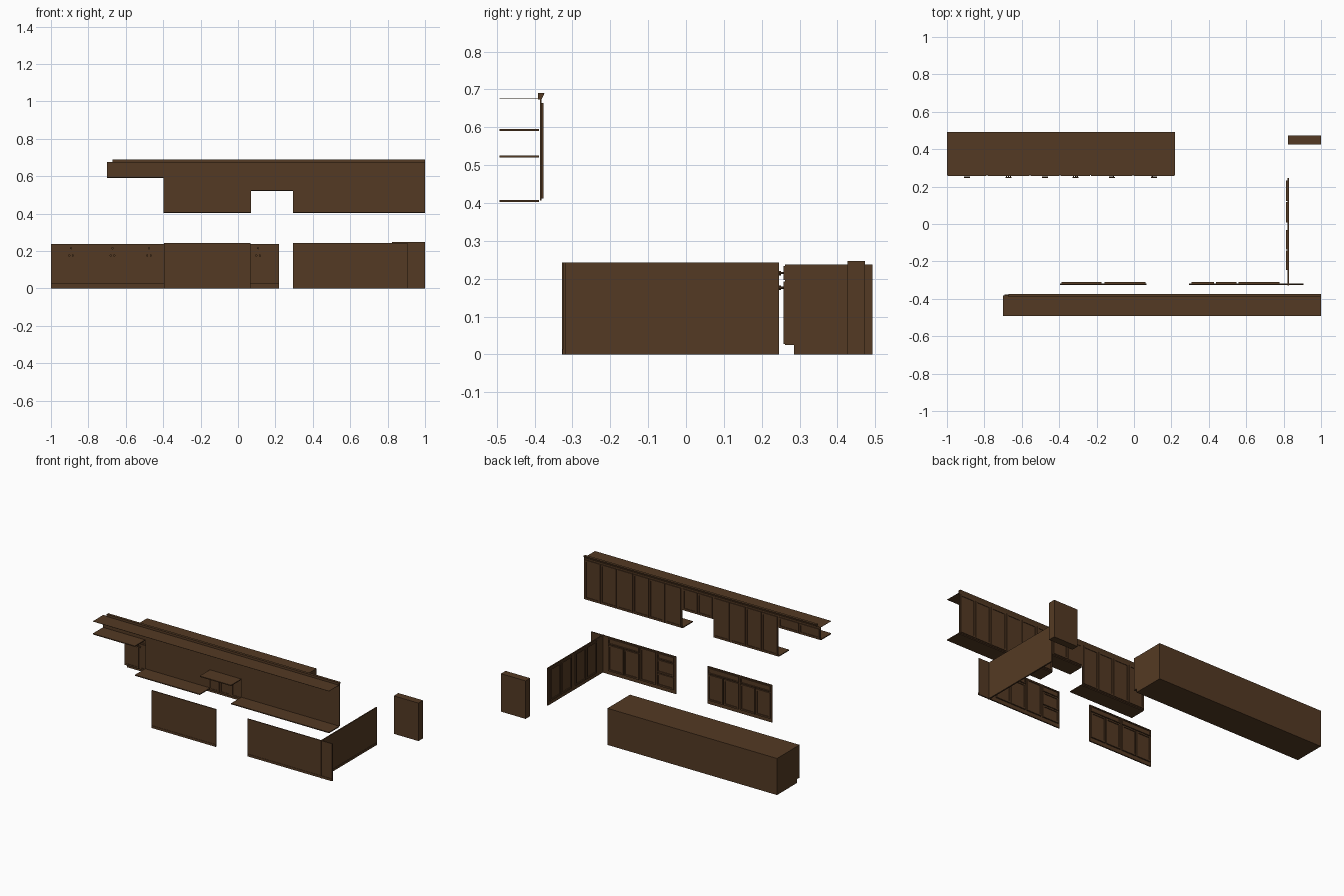
import bpy, bmesh

if "Cube" in bpy.data.objects:
    bpy.data.objects.remove(bpy.data.objects["Cube"])

wood = bpy.data.materials.new("dark brown wood")
wood.diffuse_color = (0.088, 0.042, 0.017, 1)
wood.use_nodes = True
wood.node_tree.nodes["Principled BSDF"].inputs["Base Color"].default_value = wood.diffuse_color


def finish(name, bm):
    bmesh.ops.recalc_face_normals(bm, faces=bm.faces)
    me = bpy.data.meshes.new(name)
    bm.to_mesh(me)
    bm.free()
    me.materials.append(wood)
    ob = bpy.data.objects.new(name, me)
    bpy.context.collection.objects.link(ob)
    return ob


def add_box(bm, x0, x1, y0, y1, z0, z1):
    vs = bmesh.ops.create_cube(bm, size=1)["verts"]
    for v in vs:
        v.co.x = x0 if v.co.x < 0 else x1
        v.co.y = y0 if v.co.y < 0 else y1
        v.co.z = z0 if v.co.z < 0 else z1
    return vs


def box(name, *b):
    bm = bmesh.new()
    add_box(bm, *b)
    return finish(name, bm)


def prism_x(name, x0, x1, profile):
    bm = bmesh.new()
    f = bm.faces.new([bm.verts.new((x0, y, z)) for y, z in profile])
    r = bmesh.ops.extrude_face_region(bm, geom=[f])
    for v in r["geom"]:
        if isinstance(v, bmesh.types.BMVert):
            v.co.x = x1
    return finish(name, bm)


def front(name, axis, u0, u1, z0, z1, back, face, rim=0.014):
    """Door or drawer front with a recessed panel; axis is the outward axis."""
    bm = bmesh.new()
    lo, hi = min(back, face), max(back, face)
    if axis == 1:
        add_box(bm, u0, u1, lo, hi, z0, z1)
    else:
        add_box(bm, lo, hi, u0, u1, z0, z1)
    bmesh.ops.recalc_face_normals(bm, faces=bm.faces)
    f = min(bm.faces, key=lambda p: abs(p.calc_center_median()[axis] - face))
    rim = min(rim, (u1 - u0) * 0.25, (z1 - z0) * 0.25)
    bmesh.ops.inset_region(bm, faces=[f], thickness=rim)
    r = bmesh.ops.extrude_face_region(bm, geom=[f])
    for v in r["geom"]:
        if isinstance(v, bmesh.types.BMVert):
            v.co[axis] += (back - face) * 0.6
    bmesh.ops.delete(bm, geom=[f], context='FACES_ONLY')
    return finish(name, bm)


def fronts(name, axis, u0, u1, n, z0, z1, back, face, gap=0.003):
    w = (u1 - u0) / n
    for i in range(n):
        front(name, axis, u0 + i * w + gap, u0 + (i + 1) * w - gap, z0, z1, back, face)


def knob(x, z):
    bm = bmesh.new()
    for r, y0, y1 in ((0.003, 0.250, 0.259), (0.006, 0.246, 0.251)):
        vs = bmesh.ops.create_cone(bm, cap_ends=True, segments=10, radius1=r,
                                   radius2=r, depth=1)["verts"]
        for v in vs:
            a, b, c = v.co
            v.co = (x + a, y0 if c < 0 else y1, z + b)
    finish("island_knob", bm)


# Island cabinet with toe kick, doors, drawers and knobs
prism_x("island_body", -1, 0.22, [(0.261, 0.025), (0.285, 0.025), (0.285, 0),
                                  (0.493, 0), (0.493, 0.238), (0.261, 0.238)])
cuts = [-1, -0.785, -0.557, -0.395, -0.232, -0.005, 0.22]
for a, b in zip(cuts, cuts[1:]):
    fronts("island_drawer", 1, a, b, 1, 0.197, 0.234, 0.262, 0.257)
    fronts("island_door", 1, a, b, 2, 0.027, 0.192, 0.262, 0.257)
    m = (a + b) / 2
    knob(m, 0.215)
    knob(m - 0.010, 0.176)
    knob(m + 0.010, 0.176)

# Base cabinet fronts along the wall, facing +y
for a, b in ((-0.395, -0.165), (-0.165, 0.067), (0.295, 0.905)):
    box("base_frame", a, b, -0.324, -0.318, 0.015, 0.243)
    box("base_plinth", a, b, -0.326, -0.318, 0, 0.015)
for a, b in ((-0.39, -0.17), (-0.162, 0.064), (0.555, 0.78)):
    fronts("base_drawer", 1, a, b, 1, 0.198, 0.236, -0.319, -0.310)
    fronts("base_door", 1, a, b, 2, 0.025, 0.193, -0.319, -0.310)
for z0, z1 in ((0.025, 0.105), (0.11, 0.193), (0.198, 0.236)):
    fronts("drawer_stack", 1, 0.305, 0.43, 1, z0, z1, -0.319, -0.310)
fronts("base_door", 1, 0.435, 0.55, 1, 0.025, 0.236, -0.319, -0.310)

# Return run, facing -x
for a, b in ((-0.328, -0.025), (-0.025, 0.235), (0.235, 0.245)):
    box("return_frame", 0.821, 0.828, a, b, 0.015, 0.243)
    box("return_plinth", 0.821, 0.830, a, b, 0, 0.015)
for a, b in ((-0.25, -0.03), (0.005, 0.235)):
    fronts("return_door", 0, a, b, 2, 0.025, 0.236, 0.822, 0.814)

# Free-standing end cabinet
box("end_cabinet", 0.823, 1, 0.426, 0.473, 0, 0.247)

# Upper cabinets: x range, bottom height, number of doors
for a, b, z, n in ((-0.7, -0.397, 0.59, 2), (-0.397, 0.07, 0.402, 4),
                   (0.07, 0.295, 0.52, 2), (0.295, 1, 0.402, 6)):
    box("upper_bottom", a, b, -0.493, -0.388, z, z + 0.006)
    box("upper_frame", a, b, -0.386, -0.382, z + 0.004, 0.674)
    fronts("upper_door", 1, a + 0.004, b - 0.004, n, z + 0.010, 0.664, -0.383, -0.377)

# Cabinet top sheet and crown moulding
box("upper_top", -0.7, 1, -0.493, -0.385, 0.674, 0.6755)
prism_x("crown_moulding", -0.672, 1, [(-0.391, 0.674), (-0.391, 0.69), (-0.374, 0.69),
                                      (-0.376, 0.684), (-0.382, 0.672)])
